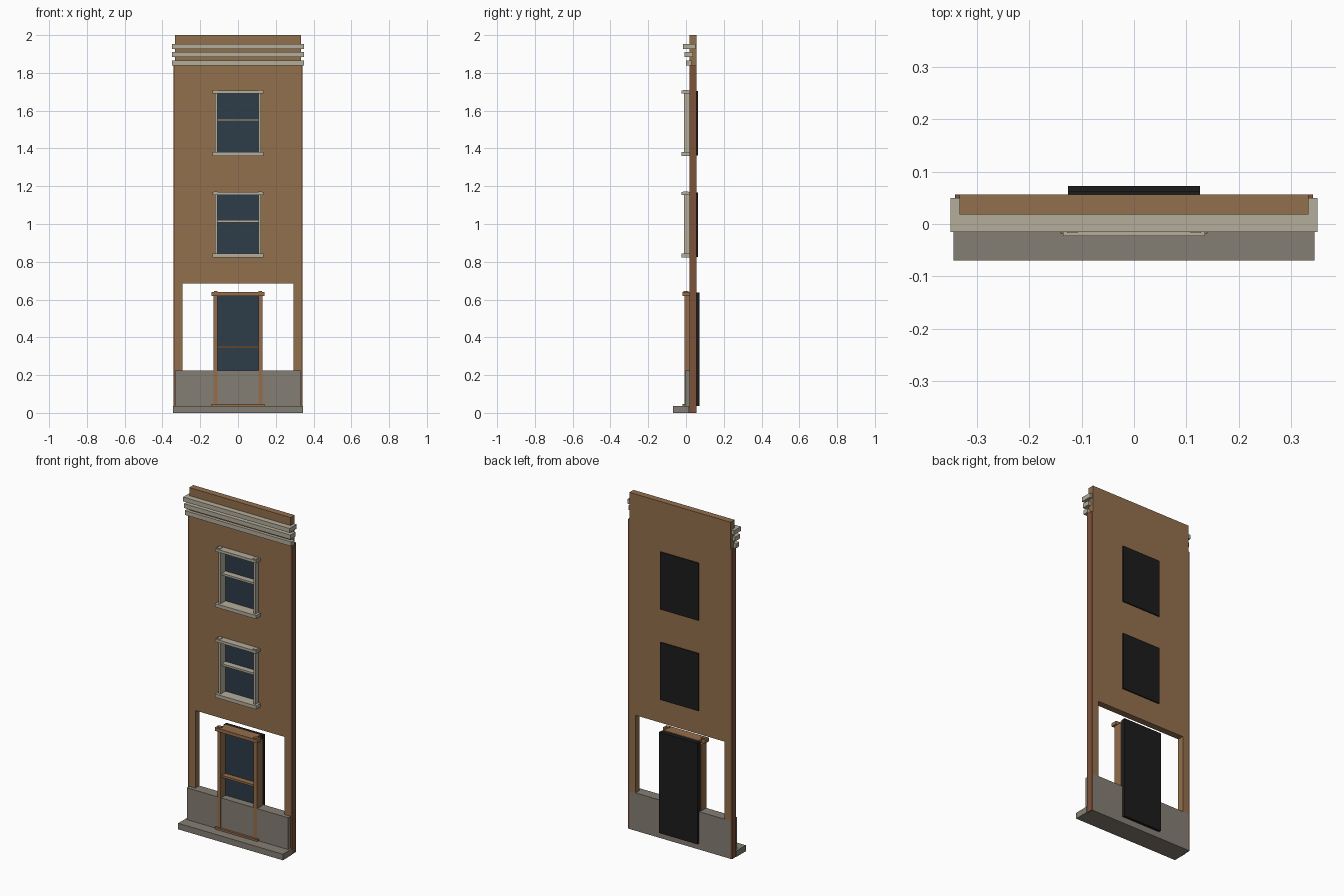
import bpy, bmesh, math
from mathutils import Vector

cube = bpy.data.objects.get("Cube")
if cube:
    bpy.data.objects.remove(cube, do_unlink=True)


def material(name, rgb):
    m = bpy.data.materials.new(name)
    m.use_nodes = True
    color = (*rgb, 1)
    m.diffuse_color = color
    m.node_tree.nodes["Principled BSDF"].inputs["Base Color"].default_value = color
    return m


BROWN = material("brown wall", (0.29, 0.16, 0.075))
BRICK = material("dark brick", (0.20, 0.085, 0.042))
WOOD = material("door wood", (0.30, 0.155, 0.07))
STONE = material("pale stone", (0.46, 0.42, 0.33))
GREY = material("grey stone", (0.235, 0.21, 0.175))
GLASS = material("blue glass", (0.027, 0.045, 0.065))
BLACK = material("black backing", (0.012, 0.012, 0.012))


def finish(name, bm, mat):
    bmesh.ops.recalc_face_normals(bm, faces=bm.faces)
    mesh = bpy.data.meshes.new(name)
    bm.to_mesh(mesh)
    bm.free()
    mesh.materials.append(mat)
    obj = bpy.data.objects.new(name, mesh)
    bpy.context.collection.objects.link(obj)
    return obj


def box(name, x, y, z, mat):
    """Box from (low, high) pairs on each axis."""
    bm = bmesh.new()
    bmesh.ops.create_cube(bm, size=1)
    for v in bm.verts:
        v.co = Vector([(lo + hi) / 2 + c * (hi - lo)
                       for c, (lo, hi) in zip(v.co, (x, y, z))])
    return finish(name, bm, mat)


def wide(half):
    return (-half, half)


HALF, FRONT, BACK = 0.333, 0.018, 0.056
WINDOWS = {"lower": 0.822, "upper": 1.359}
WIN_H = 0.347


# Wall sheet with openings, thickened by extrusion
def build_wall(holes, bottom, top):
    xs = sorted({-HALF, HALF} | {e for h in holes for e in h[0]})
    zs = sorted({bottom, top} | {e for h in holes for e in h[1]})
    bm = bmesh.new()
    for x0, x1 in zip(xs, xs[1:]):
        for z0, z1 in zip(zs, zs[1:]):
            cx, cz = (x0 + x1) / 2, (z0 + z1) / 2
            if any(a < cx < b and c < cz < d for (a, b), (c, d) in holes):
                continue
            bm.faces.new([bm.verts.new((x, FRONT, z)) for x, z in
                          ((x0, z0), (x1, z0), (x1, z1), (x0, z1))])
    bmesh.ops.remove_doubles(bm, verts=bm.verts, dist=1e-5)
    new = bmesh.ops.extrude_face_region(bm, geom=bm.faces[:])["geom"]
    moved = [g for g in new if isinstance(g, bmesh.types.BMVert)]
    bmesh.ops.translate(bm, verts=moved, vec=(0, BACK - FRONT, 0))
    bmesh.ops.dissolve_limit(bm, angle_limit=math.radians(1),
                             verts=bm.verts, edges=bm.edges)
    finish("wall", bm, BROWN)


openings = [(wide(0.293), (0.225, 0.686))]
openings += [(wide(0.115), (z + 0.01, z + WIN_H - 0.01)) for z in WINDOWS.values()]
build_wall(openings, 0.225, 2.0)

# Side strips
for side, name in ((-1, "right"), (1, "left")):
    box(name + "_side_strip", sorted((side * HALF, side * 0.341)),
        (FRONT, BACK), (0, 1.84), BRICK)

# Base and step
box("bulkhead", wide(HALF), (-0.005, BACK), (0, 0.225), GREY)
box("front_step", wide(0.344), (-0.07, 0.017), (0, 0.036), GREY)

# Cornice bands
for i, (y, z) in enumerate((((0.0, 0.03), 1.84),
                            ((-0.008, 0.038), 1.884),
                            ((-0.015, 0.05), 1.926))):
    box(f"cornice_band_{i + 1}", wide(0.35), y, (z, z + 0.026), STONE)


def framed_opening(name, z0, z1, mid, front, lip, head, sill, jamb, half, reach, mat):
    """Jambs, head, sill, middle rail and glass of one opening."""
    for side, label in ((-1, "right"), (1, "left")):
        box(f"{name}_{label}_jamb", sorted((side * 0.108, side * jamb)),
            (front, 0.045), (z0 + sill, z1 - head), mat)
        box(f"{name}_{label}_head_block", sorted((side * 0.108, side * 0.128)),
            (lip + 0.006, 0.012), (z1 - head, z1 + 0.004), mat)
    # Deep inner lining with wider projecting lips
    for part, low, high in (("head", z1 - head, z1), ("sill", z0, z0 + sill)):
        box(f"{name}_{part}", wide(half), (lip, FRONT), (low, high), mat)
        box(f"{name}_{part}_lining", wide(0.115), (FRONT, 0.045), (low, high), mat)
    box(f"{name}_middle_rail", wide(0.108), (front + 0.012, 0.04),
        (mid - 0.006, mid + 0.006), mat)
    box(f"{name}_glass", wide(0.112), (0.037, 0.045), (z0 + 0.005, z1 - 0.005), GLASS)
    box(f"{name}_backing", wide(0.126), (0.0455, reach), (z0 + 0.003, z1 - 0.003), BLACK)


# Windows and door
for label, z in WINDOWS.items():
    framed_opening(label + "_window", z, z + WIN_H, z + 0.192, -0.01, -0.023,
                   0.016, 0.021, 0.121, 0.135, 0.063, STONE)
framed_opening("door", 0.034, 0.64, 0.349, -0.008, -0.018,
               0.02, 0.013, 0.13, 0.14, 0.072, WOOD)
